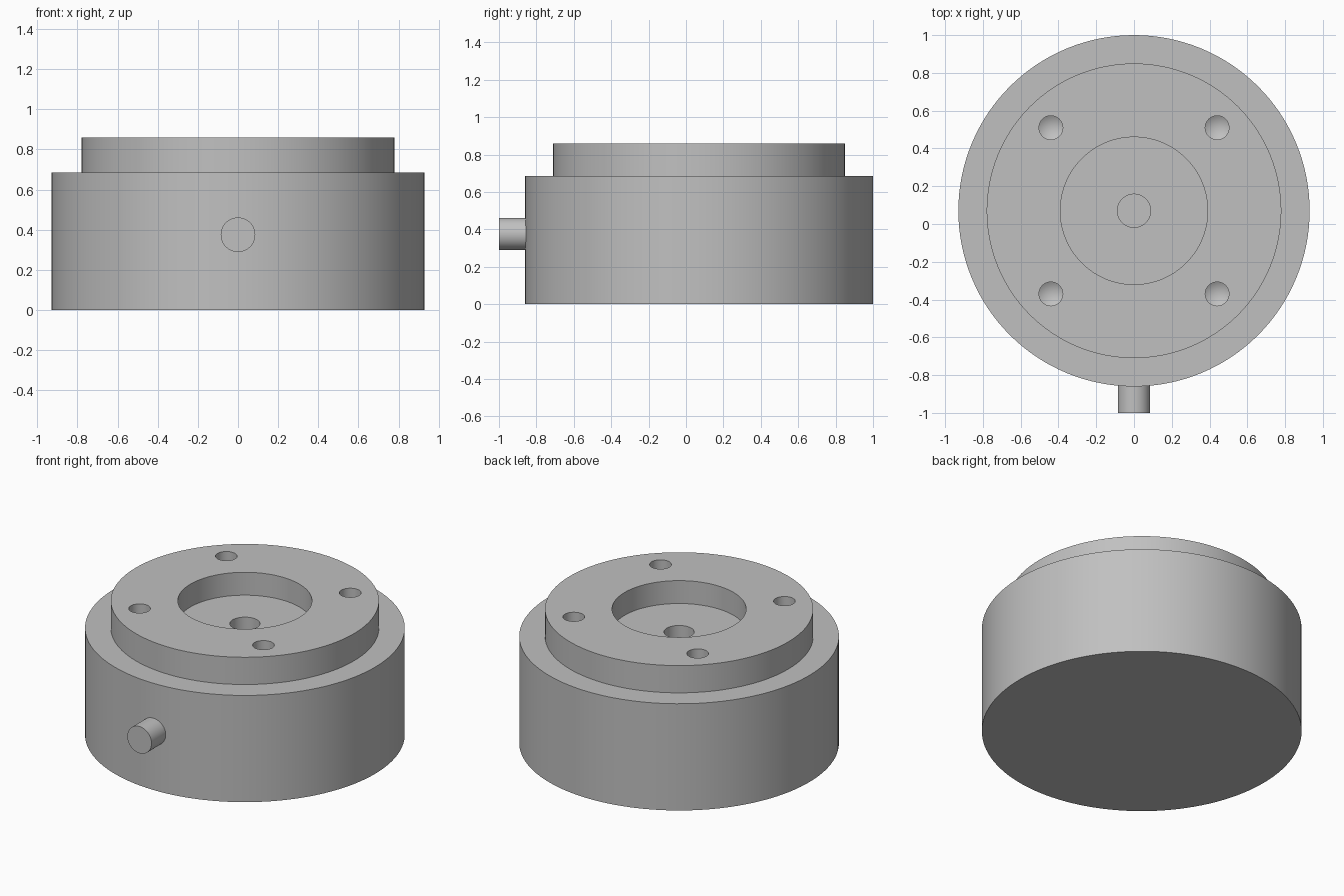
import bpy, math

if "Cube" in bpy.data.objects:
    bpy.data.objects.remove(bpy.data.objects["Cube"])

CY = 0.07          # body axis offset, so the side pin fits the length
SEG = 128

grey = bpy.data.materials.new("plain grey")
grey.diffuse_color = (0.53, 0.53, 0.53, 1)
grey.use_nodes = True
grey.node_tree.nodes["Principled BSDF"].inputs["Base Color"].default_value = grey.diffuse_color


def lathe(name, profile, loc=(0, 0, 0), seg=SEG):
    """Revolve an (r, z) profile around z; both ends lie on the axis."""
    verts, faces, rings = [], [], []
    for r, z in profile:
        n = 1 if r == 0 else seg
        rings.append(list(range(len(verts), len(verts) + n)))
        verts += [(r * math.cos(2 * math.pi * i / seg), r * math.sin(2 * math.pi * i / seg), z)
                  for i in range(n)]
    for a, b in zip(rings, rings[1:]):
        for i in range(seg):
            j = (i + 1) % seg
            if len(a) == 1:
                faces.append((a[0], b[j], b[i]))
            elif len(b) == 1:
                faces.append((a[i], a[j], b[0]))
            else:
                faces.append((a[i], a[j], b[j], b[i]))
    mesh = bpy.data.meshes.new(name)
    mesh.from_pydata(verts, [], faces)
    mesh.materials.append(grey)
    ob = bpy.data.objects.new(name, mesh)
    ob.location = loc
    bpy.context.collection.objects.link(ob)
    return ob


def activate(ob):
    bpy.ops.object.select_all(action='DESELECT')
    ob.select_set(True)
    bpy.context.view_layer.objects.active = ob


# stepped round body with central recess and small centre hole
body = lathe("stepped_body", [(0, 0), (0.93, 0), (0.93, 0.685), (0.78, 0.685), (0.78, 0.86),
                              (0.39, 0.86), (0.39, 0.713), (0.088, 0.713), (0.088, 0.5), (0, 0.5)],
             (0, CY, 0))

# four drilled screw holes with conical bottoms
for sx in (-1, 1):
    for sy in (-1, 1):
        drill = lathe("drill_cutter", [(0, 0.52), (0.063, 0.558), (0.063, 0.95), (0, 0.95)],
                      (0.44 * sx, CY + 0.44 * sy, 0), 48)
        drill.hide_render = True
        cut = body.modifiers.new("screw_hole", 'BOOLEAN')
        cut.operation = 'DIFFERENCE'
        cut.solver = 'EXACT'
        cut.object = drill
        activate(body)
        bpy.ops.object.modifier_apply(modifier=cut.name)
        bpy.data.objects.remove(drill)

# side pin pointing to the front
pin = lathe("side_pin", [(0, 0), (0.086, 0), (0.086, 0.2), (0, 0.2)], (0, -0.8, 0.375), 64)
pin.rotation_euler.x = math.pi / 2

for ob in (body, pin):
    activate(ob)
    bpy.ops.object.shade_smooth_by_angle(angle=math.radians(25))
